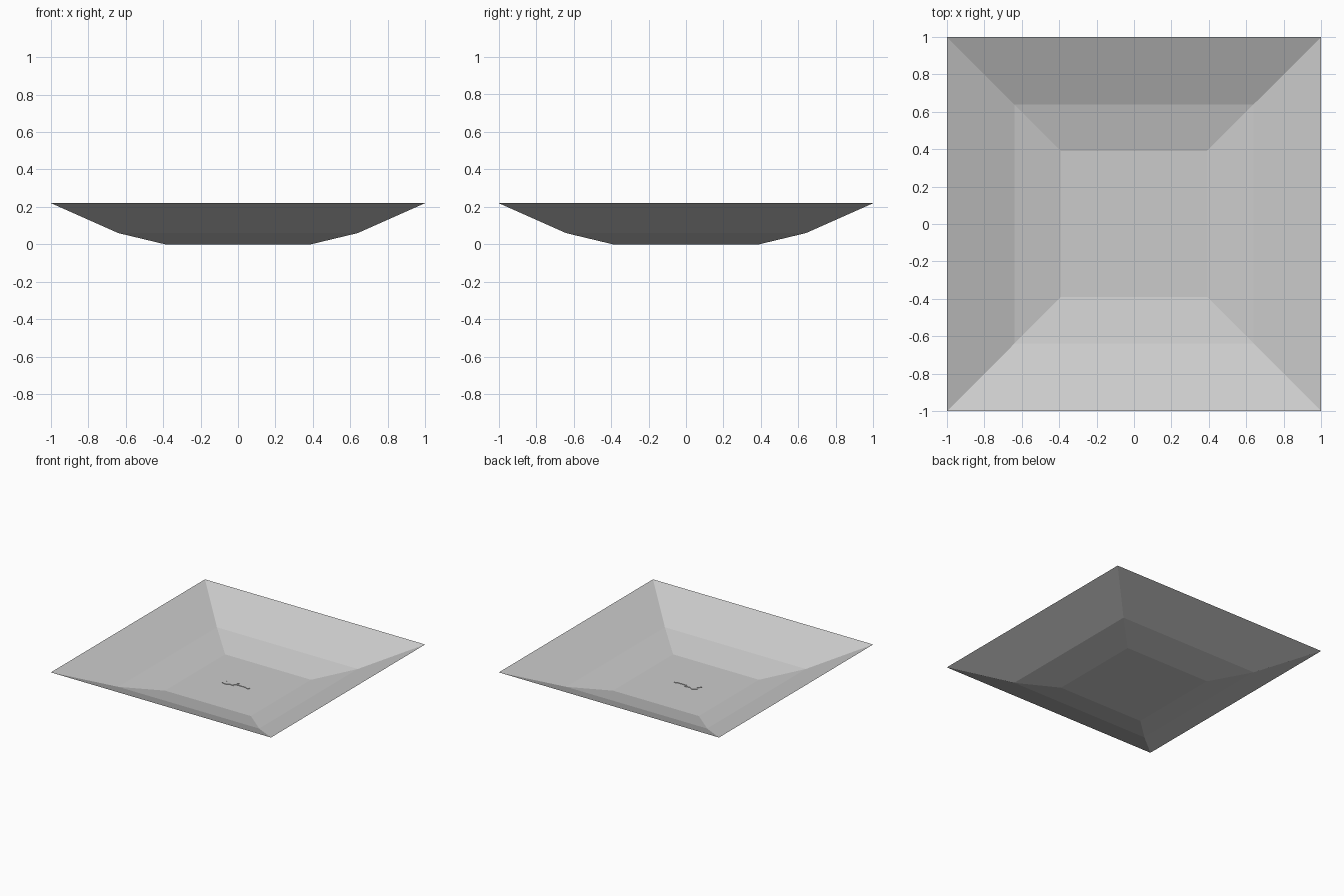
import bpy
import bmesh

cube = bpy.data.objects.get("Cube")
if cube:
    bpy.data.objects.remove(cube, do_unlink=True)

# One plain grey for everything
grey = bpy.data.materials.new("light_grey")
grey.use_nodes = True
colour = (0.6, 0.6, 0.6, 1)
grey.diffuse_color = colour
grey.node_tree.nodes["Principled BSDF"].inputs["Base Color"].default_value = colour


def add_object(name, bm):
    mesh = bpy.data.meshes.new(name)
    bm.to_mesh(mesh)
    bm.free()
    mesh.materials.append(grey)
    obj = bpy.data.objects.new(name, mesh)
    bpy.context.collection.objects.link(obj)
    return obj


def bridge(bm, lower, upper):
    """Join two matching loops of vertices with quads."""
    count = len(lower)
    for i in range(count):
        j = (i + 1) % count
        bm.faces.new((lower[i], upper[i], upper[j], lower[j]))


# Square dish: flat floor, shallow slope, then steeper slope up to the rim
bm = bmesh.new()
corners = ((-1, -1), (1, -1), (1, 1), (-1, 1))
profile = ((0.39, 0.0), (0.64, 0.06), (1.0, 0.22))
rings = [[bm.verts.new((x * r, y * r, z)) for x, y in corners] for r, z in profile]
floor = bm.faces.new(rings[0])
for lower, upper in zip(rings, rings[1:]):
    bridge(bm, lower, upper)
bmesh.ops.recalc_face_normals(bm, faces=bm.faces)
bm.normal_update()
if floor.normal.z < 0:
    bmesh.ops.reverse_faces(bm, faces=bm.faces)
add_object("square_dish", bm)

# Small angular guitar lying on the floor, neck pointing to +x
outline = (
    (-0.12, -0.035), (-0.08, -0.04), (-0.055, -0.025), (-0.02, -0.03),
    (-0.03, -0.015), (-0.01, -0.004), (0.075, -0.004), (0.08, -0.012),
    (0.1, -0.012), (0.107, 0.0), (0.1, 0.012), (0.08, 0.012),
    (0.075, 0.004), (-0.02, 0.004), (-0.005, 0.025), (-0.05, 0.018),
    (-0.08, 0.038), (-0.095, 0.025), (-0.115, 0.012), (-0.095, -0.005),
)
bm = bmesh.new()
base = [bm.verts.new((x, y, 0.0)) for x, y in outline]
top = [bm.verts.new((x, y, 0.004)) for x, y in outline]
bm.faces.new(top)
bridge(bm, base, top)
bmesh.ops.recalc_face_normals(bm, faces=bm.faces)
add_object("guitar_plate", bm)
